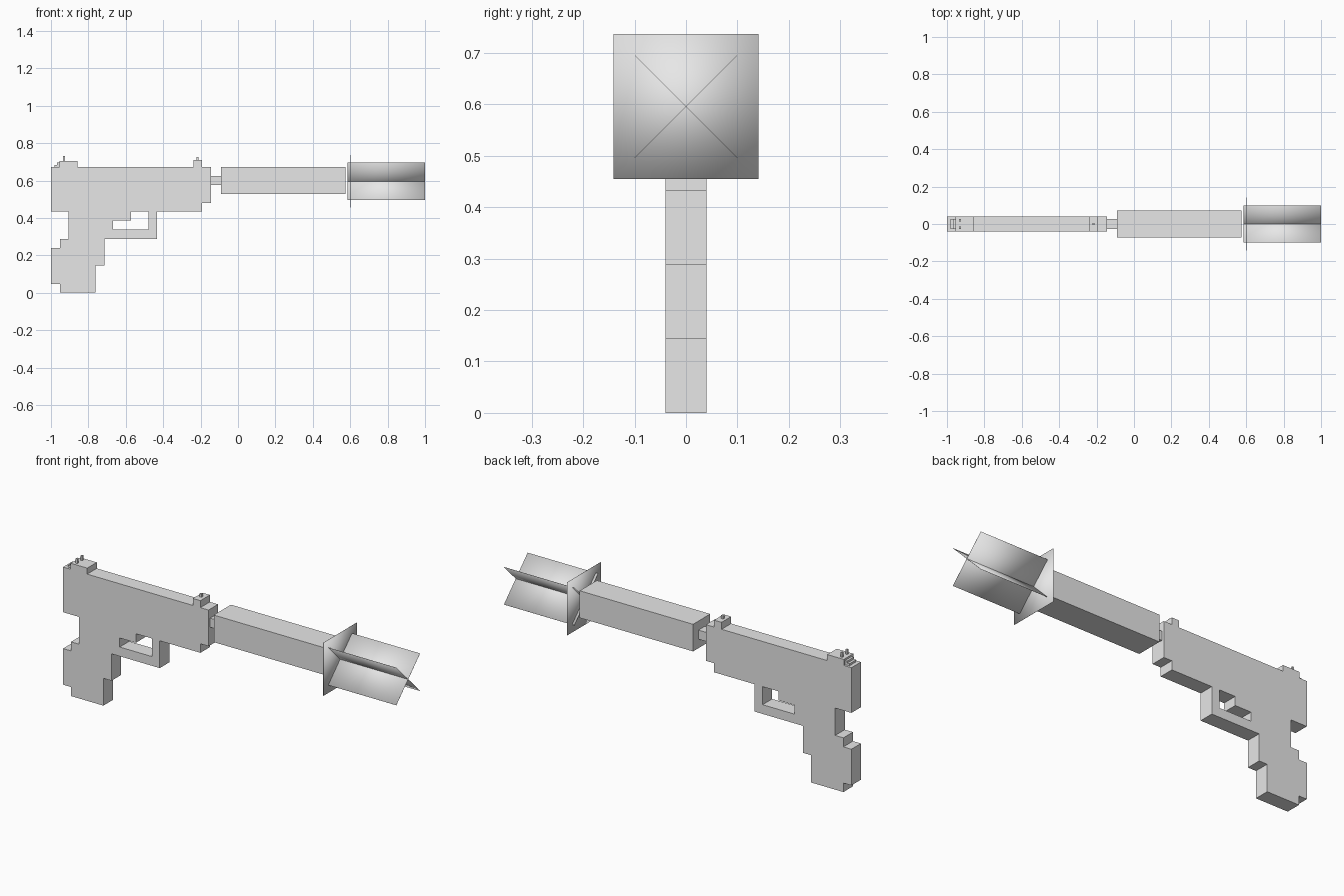
import bpy
import math

if "Cube" in bpy.data.objects:
    bpy.data.objects.remove(bpy.data.objects["Cube"], do_unlink=True)

grey = bpy.data.materials.new("light grey")
grey.use_nodes = True
grey.diffuse_color = (0.8, 0.8, 0.8, 1)
grey.node_tree.nodes["Principled BSDF"].inputs["Base Color"].default_value = (0.8, 0.8, 0.8, 1)


def box(name, x0, x1, z0, z1, half_y, y=0.0):
    """Box between two x and two z values, centred on y."""
    bpy.ops.mesh.primitive_cube_add(size=1, location=((x0 + x1) / 2, y, (z0 + z1) / 2))
    ob = bpy.context.object
    ob.name = name
    ob.scale = (x1 - x0, 2 * half_y, z1 - z0)
    bpy.ops.object.transform_apply(location=False, rotation=False, scale=True)
    ob.data.materials.append(grey)
    return ob


def steps(start, moves):
    """Right-angled outline: moves alternate between a new z and a new x."""
    x, z = start
    points = [(x, z)]
    for i, value in enumerate(moves):
        x, z = (x, value) if i % 2 == 0 else (value, z)
        points.append((x, z))
    return points


# Stepped pistol body with the trigger guard opening
outline = steps((-0.953, 0), [0.048, -1, 0.24, -0.953, 0.288, -0.905, 0.433, -1,
                              0.673, -0.145, 0.481, -0.193, 0.433, -0.432,
                              0.288, -0.715, 0.145, -0.763, 0])
opening = steps((-0.667, 0.337), [0.385, -0.572, 0.433, -0.478, 0.337])
curve = bpy.data.curves.new("pistol_body", "CURVE")
curve.dimensions = "2D"
curve.fill_mode = "BOTH"
curve.extrude = 0.04
for points in (outline, opening):
    spline = curve.splines.new("POLY")
    spline.points.add(len(points) - 1)
    for p, (x, z) in zip(spline.points, points):
        p.co = (x, z, 0, 1)
    spline.use_cyclic_u = True
body = bpy.data.objects.new("pistol_body", curve)
body.rotation_euler.x = math.pi / 2
bpy.context.collection.objects.link(body)
bpy.ops.object.select_all(action="DESELECT")
body.select_set(True)
bpy.context.view_layer.objects.active = body
bpy.ops.object.convert(target="MESH")
body = bpy.context.object
body.name = "pistol_body"
body.data.materials.clear()
body.data.materials.append(grey)
bpy.ops.object.shade_flat()

# Barrel tip and square silencer
box("barrel_tip", -0.145, -0.092, 0.577, 0.625, 0.027)
box("silencer", -0.092, 0.574, 0.529, 0.673, 0.072)

# Rear sight with small steps and two posts
box("rear_sight", -0.955, -0.858, 0.673, 0.705, 0.04)
box("rear_sight_low_step", -0.98, -0.955, 0.673, 0.684, 0.028)
box("rear_sight_high_step", -0.967, -0.955, 0.684, 0.695, 0.028)
for side, y in (("right", -0.02), ("left", 0.02)):
    box("rear_post_" + side, -0.936, -0.926, 0.705, 0.73, 0.006, y)

# Front sight
box("front_sight", -0.237, -0.193, 0.673, 0.71, 0.04)
box("front_post", -0.222, -0.21, 0.71, 0.727, 0.006)

# Muzzle flash: an upright square plate and two crossed fins
axis_z, reach, thin = 0.596, 0.141, 0.0005
flash = [box("flash_plate", 0.6 - thin, 0.6 + thin, axis_z - reach, axis_z + reach, reach)]
for name, turn in (("flash_fin_a", 45), ("flash_fin_b", -45)):
    fin = box(name, 0.586, 1.0, axis_z - reach, axis_z + reach, thin)
    fin.rotation_euler.x = math.radians(turn)
    flash.append(fin)
for ob in flash:
    ob.data.polygons.foreach_set("use_smooth", [True] * len(ob.data.polygons))
